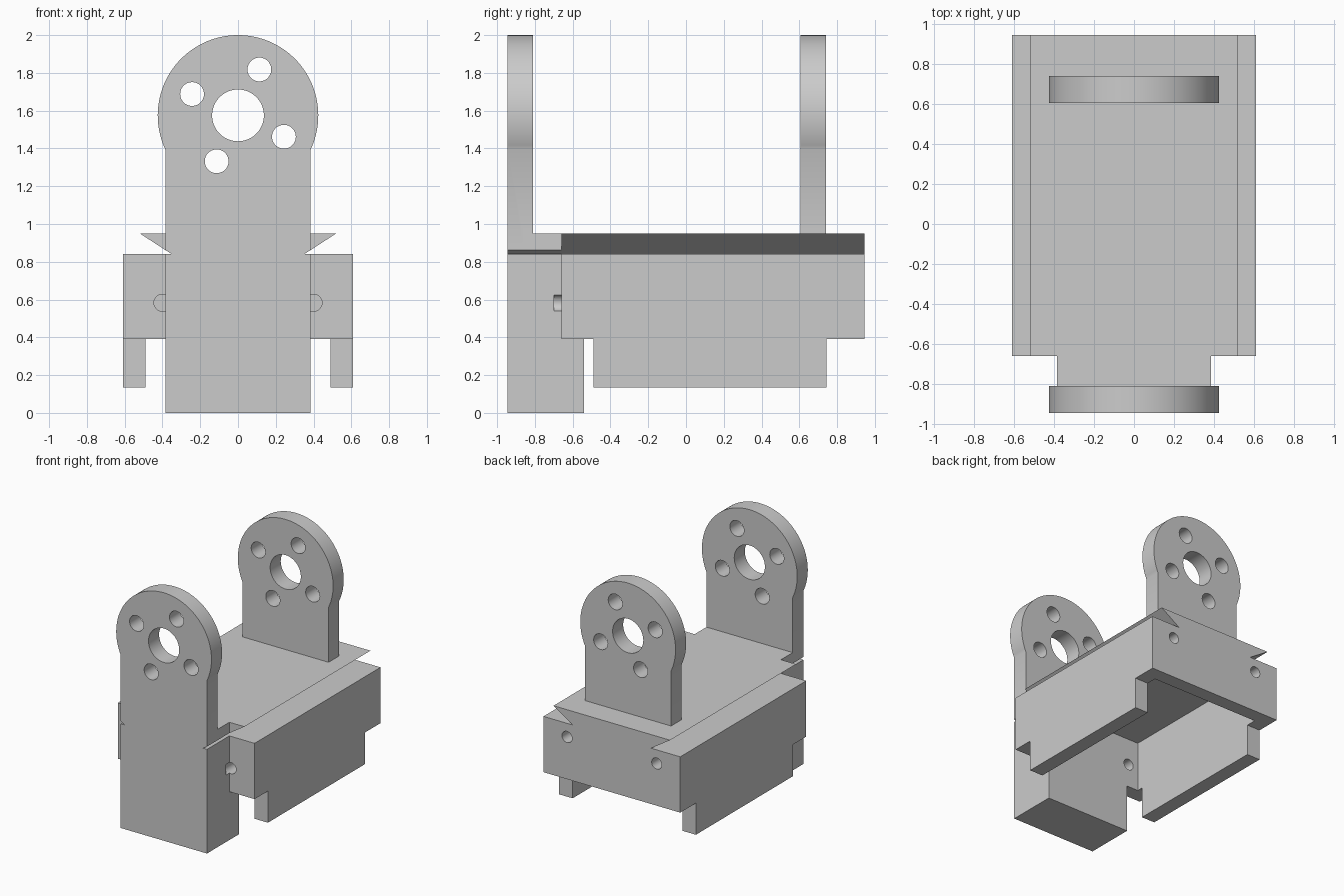
import bpy, bmesh, math
from mathutils import Matrix, Vector

cube = bpy.data.objects.get("Cube")
if cube:
    bpy.data.objects.remove(cube, do_unlink=True)

GREY = (0.6, 0.6, 0.6, 1.0)
mat = bpy.data.materials.new("plain_grey")
mat.use_nodes = True
mat.diffuse_color = GREY
mat.node_tree.nodes["Principled BSDF"].inputs["Base Color"].default_value = GREY


def prism(name, profile, y0, y1):
    """Extrude an x-z outline along y."""
    bm = bmesh.new()
    face = bm.faces.new([bm.verts.new((x, y0, z)) for x, z in profile])
    ext = bmesh.ops.extrude_face_region(bm, geom=[face])
    moved = [v for v in ext["geom"] if isinstance(v, bmesh.types.BMVert)]
    bmesh.ops.translate(bm, verts=moved, vec=(0, y1 - y0, 0))
    bmesh.ops.recalc_face_normals(bm, faces=bm.faces)
    mesh = bpy.data.meshes.new(name)
    bm.to_mesh(mesh)
    bm.free()
    mesh.materials.append(mat)
    obj = bpy.data.objects.new(name, mesh)
    bpy.context.collection.objects.link(obj)
    return obj


def box(name, x0, x1, y0, y1, z0, z1):
    return prism(name, [(x0, z0), (x1, z0), (x1, z1), (x0, z1)], y0, y1)


def rod(x, z, r, y0, y1, n=40):
    ring = [(x + r * math.cos(math.tau * i / n), z + r * math.sin(math.tau * i / n))
            for i in range(n)]
    return prism("hole_cutter", ring, y0, y1)


def combine(target, others, operation):
    """Apply a boolean with each helper, then discard the helper."""
    bpy.context.view_layer.objects.active = target
    for other in others:
        other.hide_render = True
        mod = target.modifiers.new("cut", 'BOOLEAN')
        mod.operation, mod.solver, mod.object = operation, 'EXACT', other
        bpy.ops.object.modifier_apply(modifier=mod.name)
        bpy.data.objects.remove(other, do_unlink=True)


HALF = 0.385          # half width of the brackets
HUB_Z, HUB_R = 1.575, 0.425
SCREW_X, SCREW_R = 0.40, 0.045


def bracket(name, y0, y1, z0):
    """Upright plate with a round head, a hub hole and four screw holes."""
    start = -math.acos(HALF / HUB_R)
    sweep, n = math.pi - 2 * start, 72
    outline = [(-HALF, z0), (HALF, z0)]
    for i in range(n + 1):
        a = start + sweep * i / n
        outline.append((HUB_R * math.cos(a), HUB_Z + HUB_R * math.sin(a)))
    plate = prism(name, outline, y0, y1)
    holes = [rod(0, HUB_Z, 0.137, y0 - 0.1, y1 + 0.1, 64)]
    arm = Vector((0.113, 0, 0.243))
    for k in range(4):
        p = Matrix.Rotation(k * math.pi / 2, 3, 'Y') @ arm
        holes.append(rod(p.x, HUB_Z + p.z, 0.063, y0 - 0.1, y1 + 0.1))
    combine(plate, holes, 'DIFFERENCE')
    return plate


# Hollow carriage, open underneath, with a skirt on both sides
carriage = box("carriage", -0.61, 0.61, -0.66, 0.945, 0.135, 0.84)
combine(carriage, [
    box("cavity", -0.49, 0.49, -0.54, 0.83, 0, 0.80),
    box("front_step", -1, 1, -1, -0.49, 0, 0.39),
    box("rear_step", -1, 1, 0.745, 1, 0, 0.39)], 'DIFFERENCE')

# Dovetail rail along the top
rail = prism("dovetail_rail", [(-0.35, 0.84), (0.35, 0.84), (0.52, 0.95), (-0.52, 0.95)],
             -0.66, 0.945)

# Front bracket with its deep foot
front = bracket("front_bracket", -0.945, -0.81, 0)
combine(front, [box("foot", -HALF, HALF, -0.86, -0.66, 0, 0.95),
                box("foot_heel", -HALF, HALF, -0.70, -0.54, 0, 0.39)], 'UNION')

# Undercut of the dovetail on the foot, and the screw holes
for s in (-1, 1):
    notch = prism("notch", [(s * 0.35, 0.84), (s * 0.52, 0.84), (s * 0.52, 0.95)], -1.1, -0.5)
    combine(front, [notch, rod(s * SCREW_X, 0.583, SCREW_R, -0.70, -0.5)], 'DIFFERENCE')
    combine(carriage, [rod(s * SCREW_X, 0.583, SCREW_R, -0.75, -0.5),
                       rod(s * SCREW_X, 0.73, SCREW_R, 0.75, 1.0)], 'DIFFERENCE')

rear = bracket("rear_bracket", 0.605, 0.74, 0.95)

# Smooth the round edges only
bpy.ops.object.select_all(action='DESELECT')
for obj in (carriage, rail, front, rear):
    obj.select_set(True)
bpy.context.view_layer.objects.active = carriage
bpy.ops.object.shade_smooth_by_angle(angle=math.radians(25))
